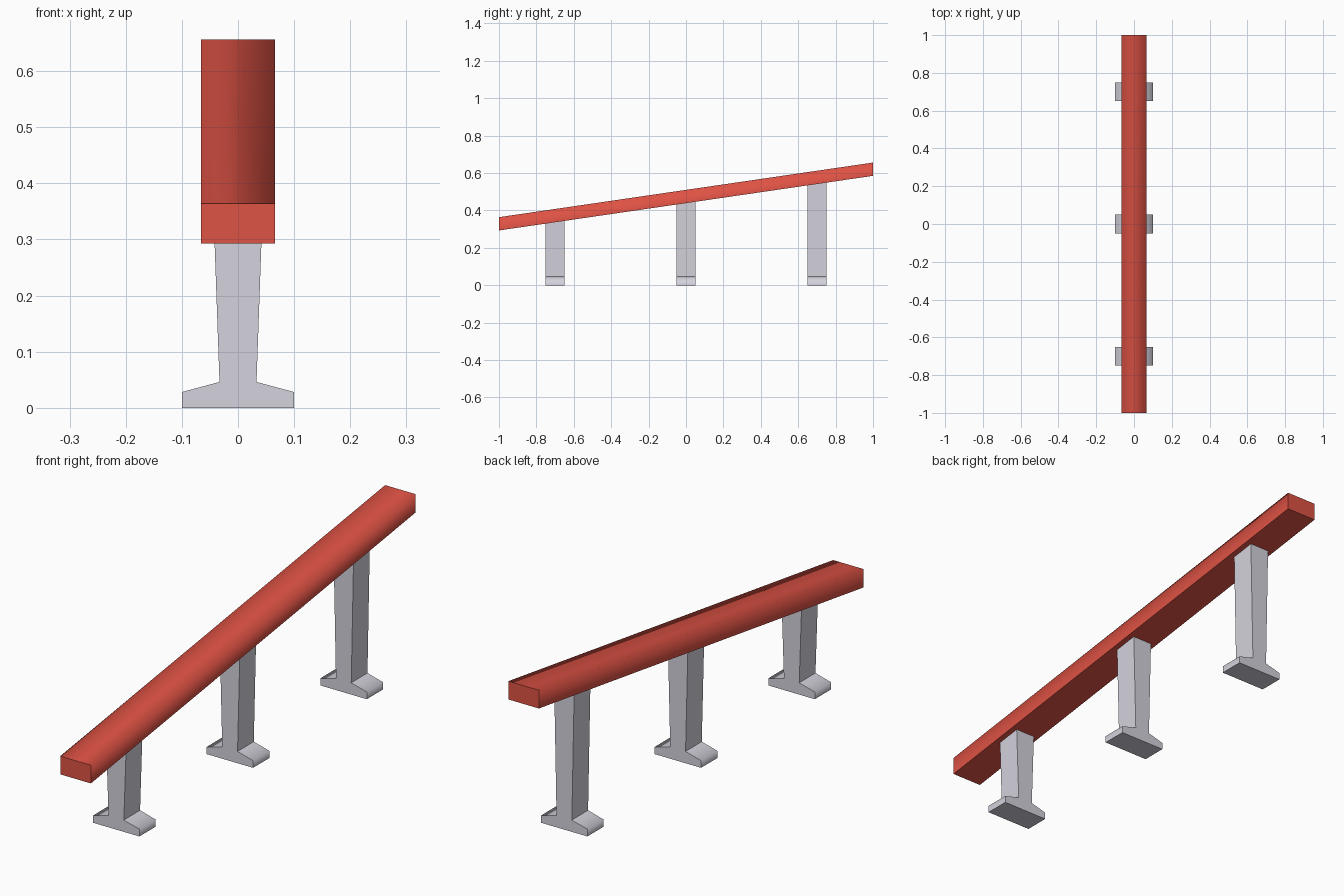
import bpy, bmesh

if "Cube" in bpy.data.objects:
    bpy.data.objects.remove(bpy.data.objects["Cube"])


def material(name, rgb):
    m = bpy.data.materials.new(name)
    m.diffuse_color = (*rgb, 1)
    m.use_nodes = True
    m.node_tree.nodes["Principled BSDF"].inputs["Base Color"].default_value = m.diffuse_color
    return m


RED = material("red", (0.73, 0.084, 0.058))
GREY = material("light grey", (0.66, 0.65, 0.72))


def underside(y):
    """Height of the sloping underside of the beam."""
    return 0.439 + 0.146 * y


def extrude(name, profile, y0, y1, mat, soft):
    """Extrude an (x, z) profile along y; z may be a function of y.
    Lengthwise edges at the profile indices in soft are shaded smooth."""
    bm = bmesh.new()
    rings = [[bm.verts.new((x, y, z(y) if callable(z) else z)) for x, z in profile]
             for y in (y0, y1)]
    n = len(profile)
    bm.faces.new(rings[0])
    bm.faces.new(rings[1])
    for i in range(n):
        j = (i + 1) % n
        bm.faces.new((rings[0][i], rings[0][j], rings[1][j], rings[1][i]))
    bmesh.ops.recalc_face_normals(bm, faces=bm.faces)
    for f in bm.faces:
        f.smooth = True
    for e in bm.edges:
        e.smooth = False
    for i in soft:
        bm.edges.get((rings[0][i], rings[1][i])).smooth = True
    me = bpy.data.meshes.new(name)
    bm.to_mesh(me)
    bm.free()
    me.materials.append(mat)
    ob = bpy.data.objects.new(name, me)
    bpy.context.collection.objects.link(ob)


# sloping beam, with softly shaded upper edges
top = lambda y: underside(y) + 0.071
extrude("beam", [(-0.066, underside), (0.066, underside), (0.066, top), (-0.066, top)],
        -1, 1, RED, (2, 3))

# three flared legs on wide feet, cut to the slope of the beam
half = [(0.1, 0), (0.1, 0.028), (0.033, 0.046), (0.043, underside)]
leg_profile = half + [(-x, z) for x, z in reversed(half)]
for label, y in (("front", -0.7), ("middle", 0), ("back", 0.7)):
    extrude(label + "_leg", leg_profile, y - 0.05, y + 0.05, GREY, (1, 6))
